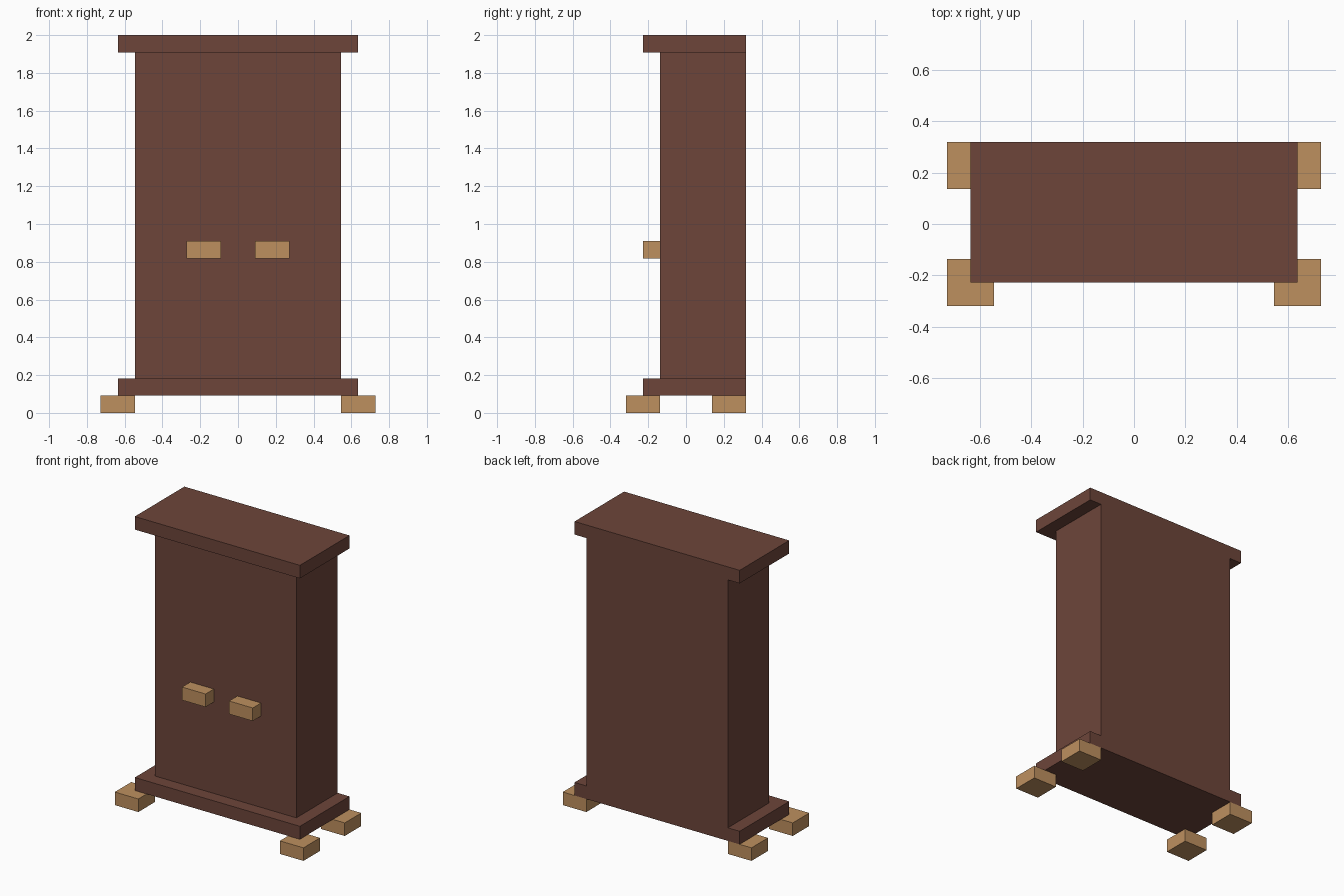
import bpy, bmesh

if "Cube" in bpy.data.objects:
    bpy.data.objects.remove(bpy.data.objects["Cube"])

U = 1 / 11  # the model sits on a regular grid of this size


def linear(c):
    c /= 255
    return c / 12.92 if c <= 0.04045 else ((c + 0.055) / 1.055) ** 2.4


def material(name, rgb):
    m = bpy.data.materials.new(name)
    m.diffuse_color = (*[linear(c) for c in rgb], 1)
    m.use_nodes = True
    m.node_tree.nodes["Principled BSDF"].inputs["Base Color"].default_value = m.diffuse_color
    return m


dark_wood = material("dark_brown_wood", (109, 69, 58))
light_wood = material("light_wood", (190, 144, 95))


def box(name, x, y, z, mat):
    """Box from (min, max) ranges given in grid units."""
    bm = bmesh.new()
    bmesh.ops.create_cube(bm, size=1)
    for v in bm.verts:
        v.co = [U * ((r[0] + r[1]) / 2 + c * (r[1] - r[0]))
                for r, c in zip((x, y, z), v.co)]
    mesh = bpy.data.meshes.new(name)
    bm.to_mesh(mesh)
    bm.free()
    mesh.materials.append(mat)
    bpy.context.collection.objects.link(bpy.data.objects.new(name, mesh))


# Cabinet: plinth, body and cornice, all flush at the back
box("plinth", (-7, 7), (-2.5, 3.5), (1, 2), dark_wood)
box("body", (-6, 6), (-1.5, 3.5), (2, 21), dark_wood)
box("cornice", (-7, 7), (-2.5, 3.5), (21, 22), dark_wood)

# Handles and feet, repeated on both sides
for side, s in (("left", -1), ("right", 1)):
    box(side + "_handle", sorted((s, 3 * s)), (-2.5, -1.5), (9, 10), light_wood)
    for end, y in (("front", (-3.5, -1.5)), ("back", (1.5, 3.5))):
        box(f"{end}_{side}_foot", sorted((6 * s, 8 * s)), y, (0, 1), light_wood)
